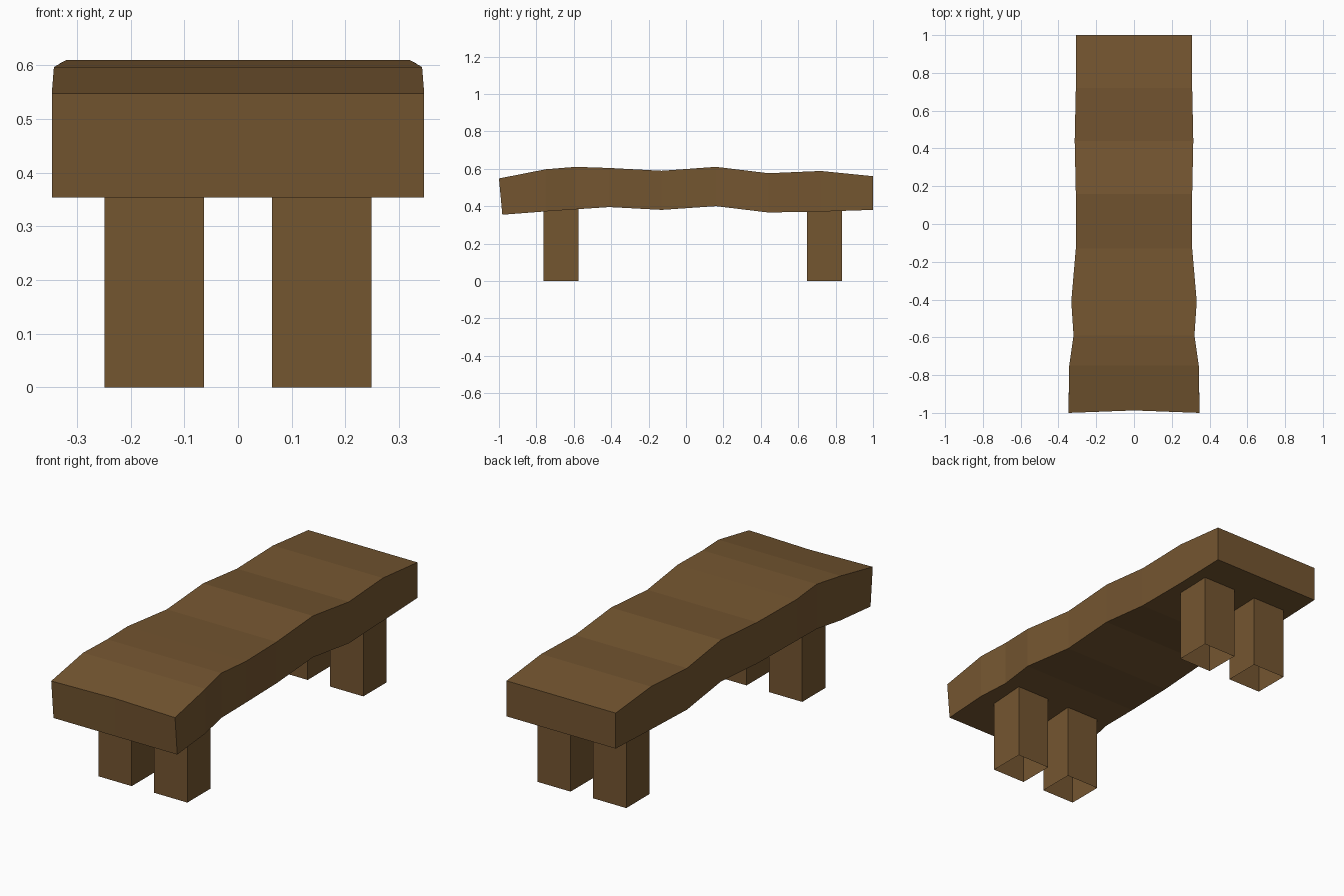
import bpy, bmesh

if "Cube" in bpy.data.objects:
    bpy.data.objects.remove(bpy.data.objects["Cube"])

wood = bpy.data.materials.new("brown wood")
wood.diffuse_color = (0.175, 0.092, 0.030, 1)
wood.use_nodes = True
wood.node_tree.nodes["Principled BSDF"].inputs["Base Color"].default_value = wood.diffuse_color


def make_object(name, bm):
    mesh = bpy.data.meshes.new(name)
    bm.to_mesh(mesh)
    bm.free()
    mesh.materials.append(wood)
    obj = bpy.data.objects.new(name, mesh)
    bpy.context.collection.objects.link(obj)
    return obj


# Seat: wavy slab lofted through sections (y, half width, bottom z, top z)
sections = [
    (-1.00, 0.347, 0.354, 0.548),
    (-0.75, 0.343, 0.372, 0.597),
    (-0.59, 0.320, 0.383, 0.610),
    (-0.41, 0.332, 0.395, 0.604),
    (-0.13, 0.308, 0.380, 0.589),
    (0.16, 0.308, 0.400, 0.610),
    (0.44, 0.314, 0.366, 0.576),
    (0.72, 0.308, 0.371, 0.588),
    (1.00, 0.306, 0.380, 0.560),
]
bm = bmesh.new()
rings = []
for i, (y, w, lo, hi) in enumerate(sections):
    # the front end leans inward at the bottom and dips in the middle
    lean = 0.018 if i == 0 else 0
    dip = 0.013 if i == 0 else 0
    ring = [(-w, y + lean, lo), (0, y + max(lean, dip), lo), (w, y + lean, lo),
            (w, y, hi), (0, y + dip, hi), (-w, y, hi)]
    rings.append([bm.verts.new(p) for p in ring])
for a, b in zip(rings, rings[1:]):
    for j in range(6):
        k = (j + 1) % 6
        bm.faces.new((a[j], a[k], b[k], b[j]))
for r in (rings[0], rings[-1]):
    bm.faces.new((r[0], r[1], r[4], r[5]))
    bm.faces.new((r[1], r[2], r[3], r[4]))
bmesh.ops.recalc_face_normals(bm, faces=bm.faces)
make_object("seat", bm)

# Legs: four square tubes, open at the bottom, running up into the seat
for end, y0 in (("front", -0.761), ("back", 0.648)):
    for side, sx in (("left", -1), ("right", 1)):
        bm = bmesh.new()
        xa, xb = sorted((sx * 0.063, sx * 0.249))
        corners = [(xa, y0), (xb, y0), (xb, y0 + 0.186), (xa, y0 + 0.186)]
        low = [bm.verts.new((x, y, 0)) for x, y in corners]
        top = [bm.verts.new((x, y, 0.387)) for x, y in corners]
        for j in range(4):
            k = (j + 1) % 4
            bm.faces.new((low[j], low[k], top[k], top[j]))
        make_object(f"{end}_{side}_leg", bm)
